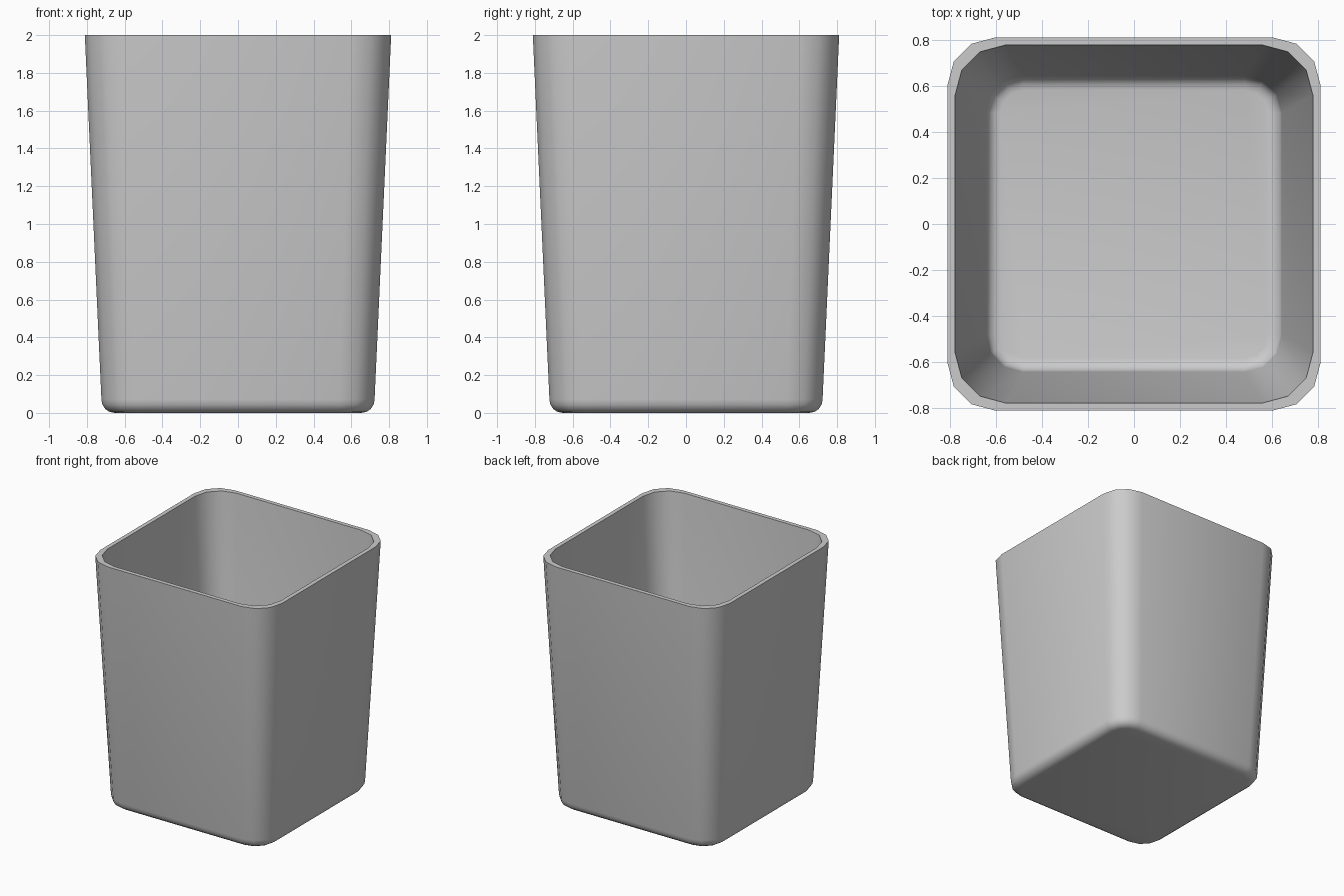
import bpy, bmesh
from math import sin, cos, pi, radians

if "Cube" in bpy.data.objects:
    bpy.data.objects.remove(bpy.data.objects["Cube"])

SEG = 3  # facets per rounded corner


def ring(bm, half, radius, z):
    """Rounded-square loop of vertices at height z."""
    verts = []
    c = half - radius
    for q, (sx, sy) in enumerate([(1, 1), (-1, 1), (-1, -1), (1, -1)]):
        for i in range(SEG + 1):
            a = q * pi / 2 + i * pi / 2 / SEG
            verts.append(bm.verts.new((sx * c + radius * cos(a),
                                       sy * c + radius * sin(a), z)))
    return verts


def fillet(half, radius, z, r, steps=4):
    """Rounded edge between floor and wall, from floor outward."""
    out = []
    for i in range(steps + 1):
        a = i * pi / 2 / steps
        inset = r * (1 - sin(a))
        out.append((half - inset, radius - inset, z + r * (1 - cos(a))))
    return out


# profile: underside edge, outer wall, rim, inner wall, inside floor
profile = fillet(0.723, 0.19, 0.0, 0.07)
profile += [(0.811, 0.21, 2.0), (0.777, 0.217, 2.0)]
profile += reversed(fillet(0.642, 0.16, 0.07, 0.06))

bm = bmesh.new()
loops = [ring(bm, *p) for p in profile]
n = len(loops[0])
for a, b in zip(loops, loops[1:]):
    for i in range(n):
        j = (i + 1) % n
        bm.faces.new((a[i], a[j], b[j], b[i]))
bm.faces.new(list(reversed(loops[0])))
bm.faces.new(loops[-1])
bmesh.ops.recalc_face_normals(bm, faces=bm.faces)

# square tapered bin
mesh = bpy.data.meshes.new("waste_bin")
bm.to_mesh(mesh)
bm.free()
bin_obj = bpy.data.objects.new("waste_bin", mesh)
bpy.context.collection.objects.link(bin_obj)
bpy.context.view_layer.objects.active = bin_obj
bin_obj.select_set(True)
bpy.ops.object.shade_smooth_by_angle(angle=radians(40))
